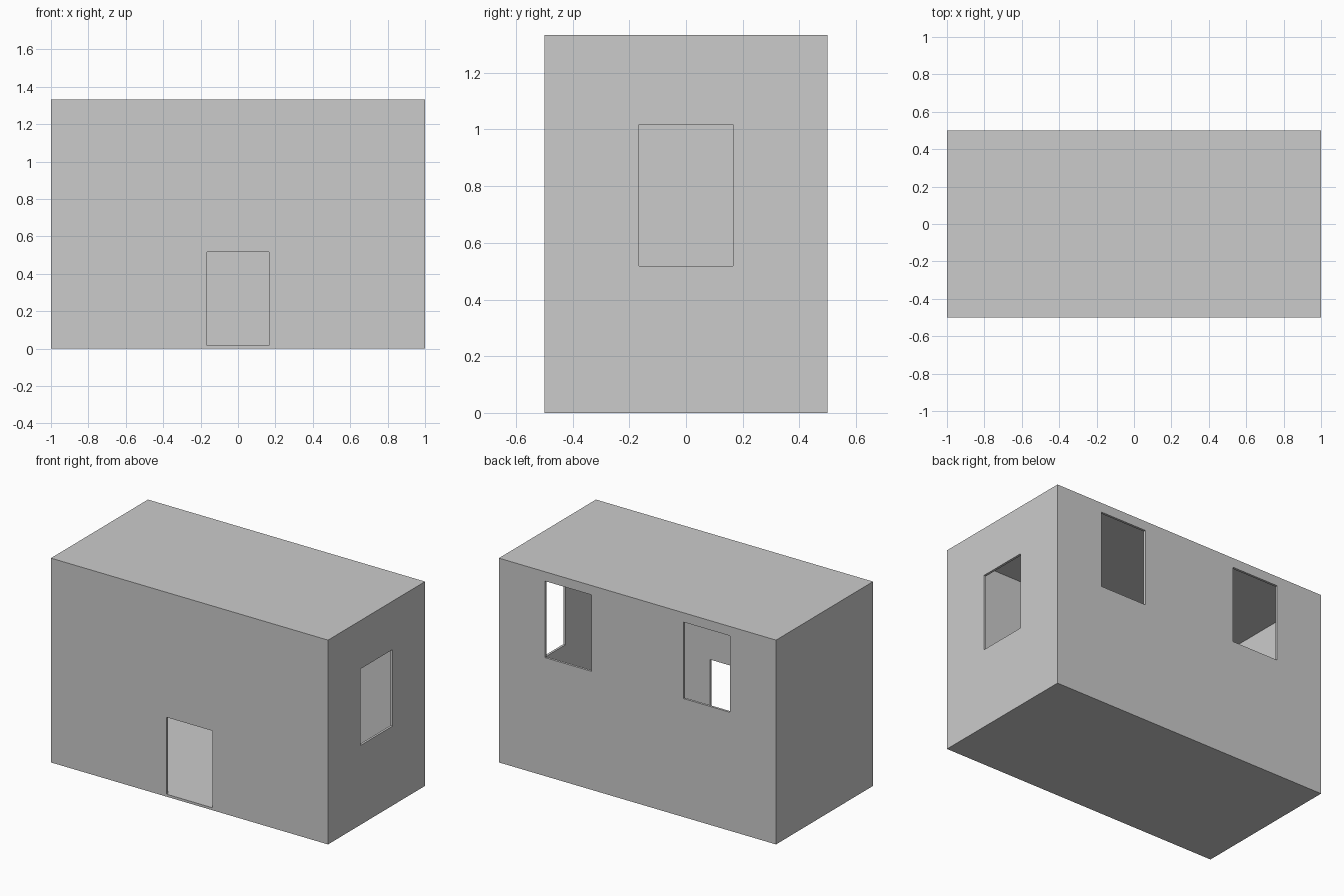
import bpy

if "Cube" in bpy.data.objects:
    bpy.data.objects.remove(bpy.data.objects["Cube"])

T = 0.015      # wall thickness
H = 1.333      # total height


def box(name, x0, x1, y0, y1, z0, z1):
    bpy.ops.mesh.primitive_cube_add(
        size=1, location=((x0 + x1) / 2, (y0 + y1) / 2, (z0 + z1) / 2))
    ob = bpy.context.object
    ob.name = name
    ob.scale = (x1 - x0, y1 - y0, z1 - z0)
    bpy.ops.object.transform_apply(location=True, rotation=True, scale=True)
    return ob


def cut(target, cutter):
    mod = target.modifiers.new(cutter.name, 'BOOLEAN')
    mod.operation = 'DIFFERENCE'
    mod.solver = 'EXACT'
    mod.object = cutter
    bpy.context.view_layer.objects.active = target
    bpy.ops.object.modifier_apply(modifier=mod.name)
    bpy.data.objects.remove(cutter, do_unlink=True)


# House shell: solid block with its inside removed
house = box("house_shell", -1, 1, -0.5, 0.5, 0, H)
cut(house, box("room_space", -1 + T, 1 - T, -0.5 + T, 0.5 - T, T, H - T))

# Doorway in the front wall, just above the floor slab
cut(house, box("doorway", -0.167, 0.167, -0.6, -0.4, T + 0.001, 0.518))

# Window in the right wall
cut(house, box("side_window", 0.9, 1.1, -0.165, 0.165, 0.518, 1.017))

# Pair of windows high in the back wall
for s in (-1, 1):
    cut(house, box("back_window", s * 0.5 - 0.167, s * 0.5 + 0.167,
                   0.4, 0.6, 0.773, 1.272))
